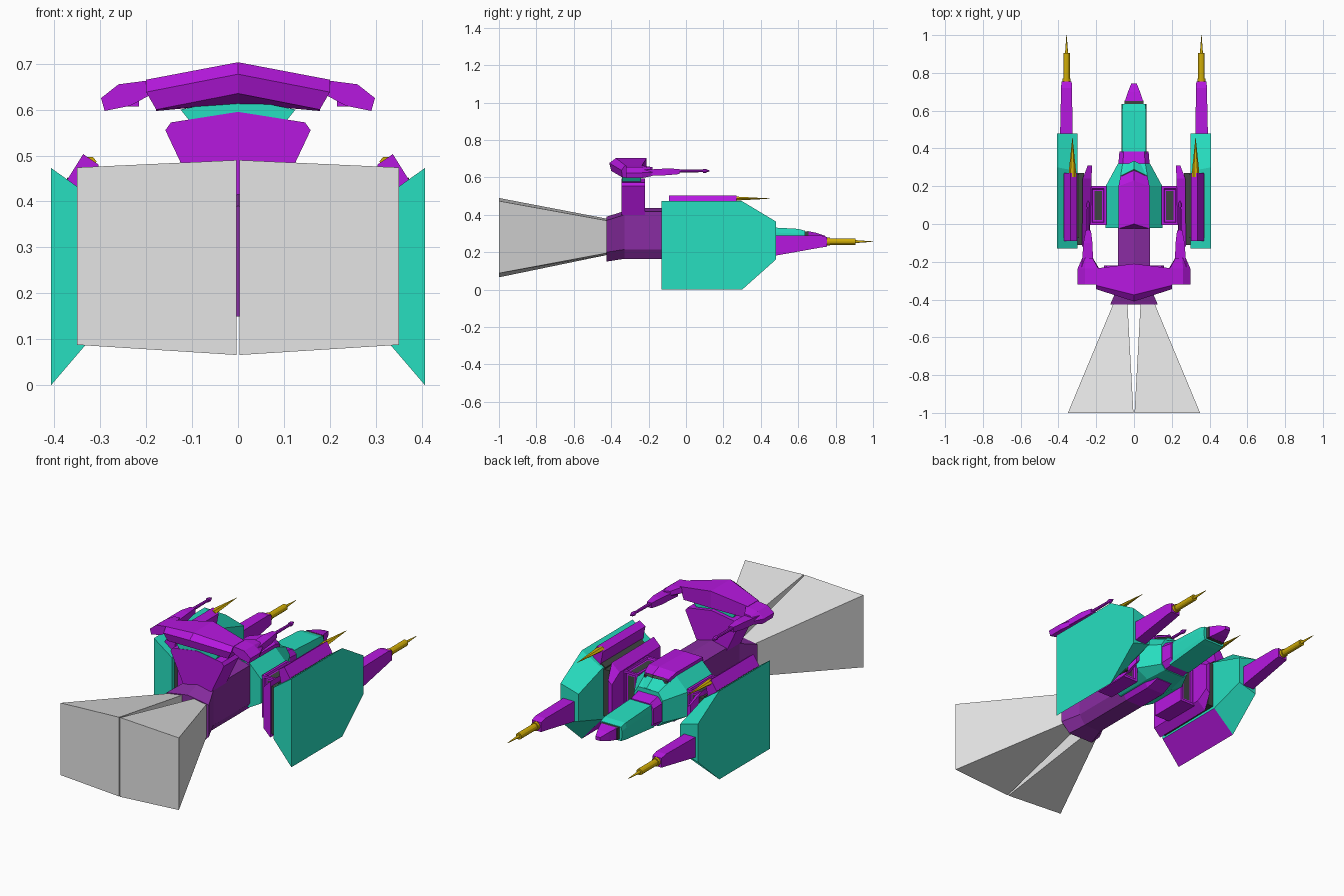
import bpy, bmesh, math


def material(name, rgb):
    m = bpy.data.materials.new(name)
    m.diffuse_color = (*rgb, 1)
    return m


PURPLE = material("purple", (0.47, 0.009, 0.74))
DULL = material("dull purple", (0.25, 0.025, 0.36))
TEAL = material("teal", (0.02, 0.74, 0.53))
GOLD = material("gold", (0.64, 0.42, 0.002))
GREY = material("exhaust grey", (0.78, 0.78, 0.78))
DARK = material("dark grey", (0.05, 0.06, 0.055))


def loft(name, rings, mats, mirror=False, rule=None, inset=None):
    """Skin a row of equal point rings, with flat end caps."""
    bm = bmesh.new()
    vs = [[bm.verts.new(p) for p in r] for r in rings]
    n = len(vs[0])
    for a, b in zip(vs, vs[1:]):
        for i in range(n):
            bm.faces.new((a[i], a[(i + 1) % n], b[(i + 1) % n], b[i]))
    bm.faces.new(vs[0])
    bm.faces.new(vs[-1])
    bmesh.ops.recalc_face_normals(bm, faces=bm.faces)
    if inset:  # stepped panels with a dark slot on the front, back and top
        faces = [f for f in bm.faces if abs(f.normal.x) < 0.7 and f.normal.z > -0.5]
        bmesh.ops.inset_individual(bm, faces=faces, thickness=inset)
        bmesh.ops.inset_individual(bm, faces=faces, thickness=0.005, depth=-0.01)
        bmesh.ops.inset_individual(bm, faces=faces, thickness=0.013)
        for f in faces:
            f.material_index = 1
    if rule:
        for f in bm.faces:
            f.material_index = rule(f)
    me = bpy.data.meshes.new(name)
    bm.to_mesh(me)
    bm.free()
    ob = bpy.data.objects.new(name, me)
    bpy.context.collection.objects.link(ob)
    for m in mats:
        me.materials.append(m)
    if mirror:
        ob.modifiers.new("mirror", 'MIRROR')
    return ob


def along_y(sections):
    return [[(x, y, z) for x, z in pts] for y, pts in sections]


def rect(x0, x1, z0, z1):
    return [(x0, z0), (x1, z0), (x1, z1), (x0, z1)]


def both(half):
    """Reflect a half outline (x >= 0, listed bottom to top) into a closed ring."""
    return half + [(-x, z) for x, z in reversed(half) if x > 1e-6]


def turned(name, x, z, stations, mat, sides=12, squash=1):
    """Round part along y from (y, radius) stations, mirrored in x."""
    rings = []
    for y, r in stations:
        rings.append([(x + r * math.cos(2 * math.pi * i / sides), y,
                       z + squash * r * math.sin(2 * math.pi * i / sides)) for i in range(sides)])
    return loft(name, rings, [mat], True)


# Exhaust plumes
loft("exhaust_plume", along_y([
    (-0.40, [(0.036, 0.19), (0.10, 0.20), (0.10, 0.365), (0.036, 0.375)]),
    (-1.0, [(0.003, 0.066), (0.35, 0.088), (0.35, 0.474), (0.003, 0.49)])]), [GREY], True)


# Rear hull with flared engine nozzle
def hull(w, lo, hi):
    return both([(w * 0.6, lo), (w, lo + 0.05), (w, hi - 0.02), (0, hi)])


loft("rear_hull", along_y([
    (-0.425, hull(0.125, 0.15, 0.39)), (-0.33, hull(0.085, 0.165, 0.42)),
    (-0.22, hull(0.085, 0.165, 0.42)), (-0.22, hull(0.085, 0.165, 0.437)),
    (0.0, hull(0.085, 0.165, 0.437))]), [DULL])


# Teal mid hull over a purple keel
def octagon(w, t, z0, z1, z2, z3):
    return both([(t, z0), (w, z1), (w, z2), (t, z3)])


loft("mid_hull", along_y([
    (-0.02, octagon(0.15, 0.08, 0.19, 0.23, 0.36, 0.43)),
    (0.20, octagon(0.15, 0.08, 0.19, 0.23, 0.36, 0.43)),
    (0.32, octagon(0.085, 0.06, 0.20, 0.225, 0.34, 0.38))]), [TEAL])
loft("keel", along_y([
    (-0.03, both([(0.051, 0.165), (0.085, 0.215), (0.085, 0.30)])),
    (0.17, both([(0.051, 0.165), (0.085, 0.215), (0.085, 0.30)])),
    (0.24, both([(0.045, 0.19), (0.07, 0.23), (0.07, 0.30)]))]), [PURPLE])


# Canopy with a pointed front, and front collars
def chevron(y_side, y_mid, w, z0, z1, z2):
    return [(w, y_side, z0), (w, y_side, z1), (0, y_mid, z2),
            (-w, y_side, z1), (-w, y_side, z0), (0, y_mid, z0)]


loft("canopy", [chevron(-0.025, 0.0, 0.082, 0.40, 0.444, 0.46),
                chevron(0.20, 0.23, 0.082, 0.40, 0.446, 0.466),
                chevron(0.25, 0.285, 0.072, 0.38, 0.425, 0.445)], [PURPLE])
loft("canopy_seam", [chevron(0.24, 0.275, 0.07, 0.37, 0.422, 0.438),
                     chevron(0.256, 0.291, 0.07, 0.37, 0.416, 0.432)], [DARK])
loft("cockpit_front", [chevron(0.24, 0.275, 0.075, 0.25, 0.412, 0.43),
                       chevron(0.30, 0.335, 0.072, 0.25, 0.372, 0.39)], [TEAL])
loft("nose_collar", along_y([
    (0.29, octagon(0.085, 0.06, 0.20, 0.23, 0.33, 0.365)),
    (0.385, octagon(0.077, 0.055, 0.215, 0.24, 0.32, 0.342))]), [PURPLE])

# Nose and its tip
loft("nose", along_y([
    (0.36, octagon(0.067, 0.063, 0.21, 0.24, 0.31, 0.338)),
    (0.60, octagon(0.067, 0.063, 0.235, 0.255, 0.30, 0.325)),
    (0.635, octagon(0.065, 0.06, 0.24, 0.26, 0.295, 0.315))]), [TEAL])
loft("nose_band", along_y([
    (0.63, rect(-0.05, 0.05, 0.25, 0.312)), (0.655, rect(-0.05, 0.05, 0.25, 0.312))]), [DARK])
loft("nose_tip", along_y([
    (0.65, rect(-0.048, 0.048, 0.25, 0.313)), (0.70, rect(-0.032, 0.032, 0.257, 0.303)),
    (0.745, rect(-0.014, 0.014, 0.27, 0.288))]), [PURPLE])

# Pylons with stepped panels
loft("pylon", along_y([
    (-0.005, rect(0.145, 0.235, 0.15, 0.375)), (0.20, rect(0.145, 0.235, 0.15, 0.375))]),
    [PURPLE, DARK], True, inset=0.018)


# Inner pod plates and dark gap filler
def plate(x0, x1, z0, z1, s):
    return [(x0, z0 + s), (x1, z0), (x1, z1), (x0, z1 - s)]


loft("pod_inner_plate", along_y([
    (-0.12, plate(0.235, 0.275, 0.12, 0.42, 0.04)), (0.24, plate(0.225, 0.272, 0.12, 0.42, 0.04)),
    (0.31, plate(0.222, 0.245, 0.18, 0.36, 0.02))]), [PURPLE], True)
loft("pod_core", along_y([
    (-0.11, rect(0.265, 0.32, 0.135, 0.39)), (0.27, rect(0.265, 0.32, 0.14, 0.39))]),
    [DARK], True)

# Armoured side pods, purple under the lower inner slope
outer = [(-0.13, 0), (0.30, 0), (0.48, 0.16), (0.48, 0.365), (0.30, 0.473), (-0.13, 0.473)]
inner = [(-0.13, 0.125), (0.28, 0.125), (0.48, 0.19), (0.48, 0.335), (0.28, 0.397), (-0.13, 0.397)]
loft("side_pod", [[(0.407, y, z) for y, z in outer], [(0.30, y, z) for y, z in inner]],
     [TEAL, PURPLE], True,
     rule=lambda f: int(f.normal.z < -0.3 and f.calc_center_median().y < 0.3))

# Top rail on each pod, with a dark bed and a flat gold spike
loft("pod_rail", along_y([
    (y, [(0.318, 0.405), (0.375, 0.442), (0.337, 0.503), (0.303, 0.48)]) for y in (-0.09, 0.27)]),
    [PURPLE], True)
loft("rail_bed", along_y([
    (y, [(0.295, 0.38), (0.375, 0.438), (0.372, 0.452), (0.291, 0.398)]) for y in (-0.075, 0.265)]),
    [DARK], True)
turned("rail_spike", 0.326, 0.487, [(0.25, 0.019), (0.28, 0.019), (0.455, 0.001)], GOLD, 6, 0.6)

# Forward guns
loft("gun_housing", along_y([
    (0.44, rect(0.325, 0.392, 0.175, 0.29)), (0.72, rect(0.328, 0.386, 0.225, 0.29)),
    (0.755, rect(0.33, 0.384, 0.23, 0.28))]), [PURPLE], True)
turned("gun_barrel", 0.357, 0.257,
       [(0.74, 0.022), (0.77, 0.022), (0.77, 0.017), (0.905, 0.017), (0.905, 0.008), (1.0, 0.001)], GOLD)

# Turret neck and teal bearing
neck = both([(0.085, 0.40), (0.158, 0.555), (0.146, 0.572), (0, 0.595)])
loft("turret_neck", along_y([(-0.345, neck), (-0.22, neck)]), [PURPLE])
ring = both([(0.105, 0.575), (0.125, 0.60), (0, 0.625)])
loft("turret_bearing", along_y([(-0.343, ring), (-0.24, ring)]), [TEAL])

# Arched turret wing, three sections across x
mid = [(-0.21, 0.703), (-0.375, 0.703), (-0.41, 0.677), (-0.40, 0.635), (-0.345, 0.613), (-0.21, 0.613)]
end = [(-0.235, 0.665), (-0.325, 0.665), (-0.345, 0.638), (-0.34, 0.60), (-0.31, 0.597), (-0.235, 0.60)]


def tip(s):
    return [(s * (0.2 if z > 0.63 else 0.178), y, z) for y, z in end]


loft("turret_wing", [tip(-1), [(0, y, z) for y, z in mid], tip(1)], [PURPLE])

# Wing-tip blocks, arms and thin barrels
block = [(0.185, 0.635), (0.235, 0.608), (0.29, 0.597), (0.298, 0.625), (0.26, 0.655), (0.19, 0.664)]
loft("wingtip_block", along_y([(-0.32, block), (-0.235, block),
     (-0.18, [(0.5 * x + 0.125, 0.7 * z + 0.19) for x, z in block])]), [PURPLE], True)
loft("wingtip_arm", along_y([
    (-0.24, rect(0.215, 0.278, 0.607, 0.64)), (-0.10, rect(0.22, 0.268, 0.612, 0.648)),
    (-0.035, rect(0.228, 0.256, 0.618, 0.645))]), [PURPLE], True)
turned("wingtip_barrel", 0.243, 0.635,
       [(-0.06, 0.009), (0.09, 0.007), (0.09, 0.011), (0.105, 0.011), (0.125, 0.002)], PURPLE, 8)
